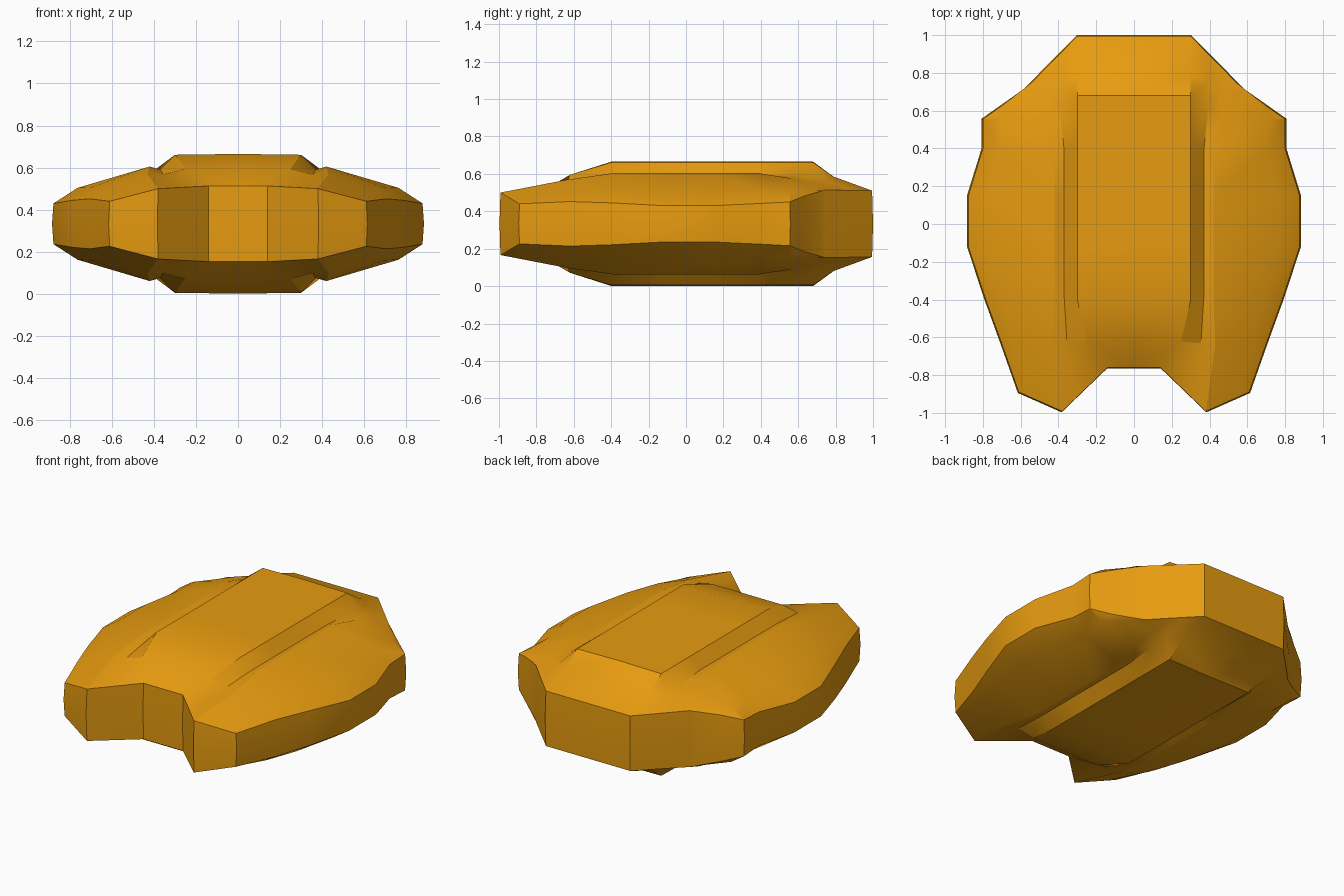
import bpy, bmesh
from mathutils import Vector

if "Cube" in bpy.data.objects:
    bpy.data.objects.remove(bpy.data.objects["Cube"])

MID = 0.333   # height of the symmetry plane

# Cross sections front to back: ridge edge, shoulder, rim, groove dip, flank bulge
SECTIONS = [
    ((.14, -.76, .513), (.38, -.992, .50), (.61, -.89, .44), 0, 0),
    ((.25, -.62, .595), (.43, -.64, .568), (.705, -.62, .452), .012, .012),
    ((.30, -.40, .661), (.42, -.38, .605), (.785, -.40, .445), .038, .022),
    ((.30, -.12, .661), (.42, -.12, .605), (.877, -.12, .43), .038, .03),
    ((.30, .15, .661), (.42, .15, .605), (.877, .15, .43), .038, .03),
    ((.30, .40, .661), (.42, .38, .605), (.80, .40, .442), .038, .03),
    ((.30, .68, .661), (.46, .57, .575), (.80, .555, .45), .02, .025),
    ((.30, .79, .585), (.45, .72, .548), (.69, .633, .482), 0, .01),
    ((.30, .995, .51), (.44, .853, .512), (.58, .71, .515), 0, 0),
]


def section_points(ridge, shoulder, rim, dip, bulge):
    a, b, c = Vector(ridge), Vector(shoulder), Vector(rim)
    up = Vector((0, 0, 1))
    crown = .004 if a.z > .65 else 0
    return [Vector((0, a.y, a.z + crown)), a, a.lerp(b, .58) - up * dip, b,
            b.lerp(c, .75) + up * bulge, c]


# Upper quarter of the shell
bm = bmesh.new()
rows = [[bm.verts.new(p - Vector((0, 0, MID))) for p in section_points(*s)]
        for s in SECTIONS]
for r0, r1 in zip(rows, rows[1:]):
    for i in range(5):
        bm.faces.new((r0[i], r0[i + 1], r1[i + 1], r1[i]))

# Slightly bulging side wall down to the symmetry plane
rim = rows[0] + [r[-1] for r in rows[1:-1]] + rows[-1][::-1]
low = [bm.verts.new((v.co.x * 1.008, v.co.y * 1.005, 0)) for v in rim]
for i in range(len(rim) - 1):
    bm.faces.new((low[i], low[i + 1], rim[i + 1], rim[i]))

mesh = bpy.data.meshes.new("shell_body")
bm.to_mesh(mesh)
bm.free()
body = bpy.data.objects.new("shell_body", mesh)
bpy.context.collection.objects.link(body)
body.location.z = MID

# Smooth surface with crisp ridge, groove and rim edges
bpy.context.view_layer.objects.active = body
body.select_set(True)
bpy.ops.object.shade_smooth_by_angle(angle=0.42)

# Mirror left-right and top-bottom
mirror = body.modifiers.new("mirror", 'MIRROR')
mirror.use_axis = (True, False, True)
mirror.use_clip = True

# Amber colour
mat = bpy.data.materials.new("amber")
mat.diffuse_color = (0.8, 0.33, 0.005, 1)
mat.use_nodes = True
mat.node_tree.nodes["Principled BSDF"].inputs["Base Color"].default_value = mat.diffuse_color
mesh.materials.append(mat)
